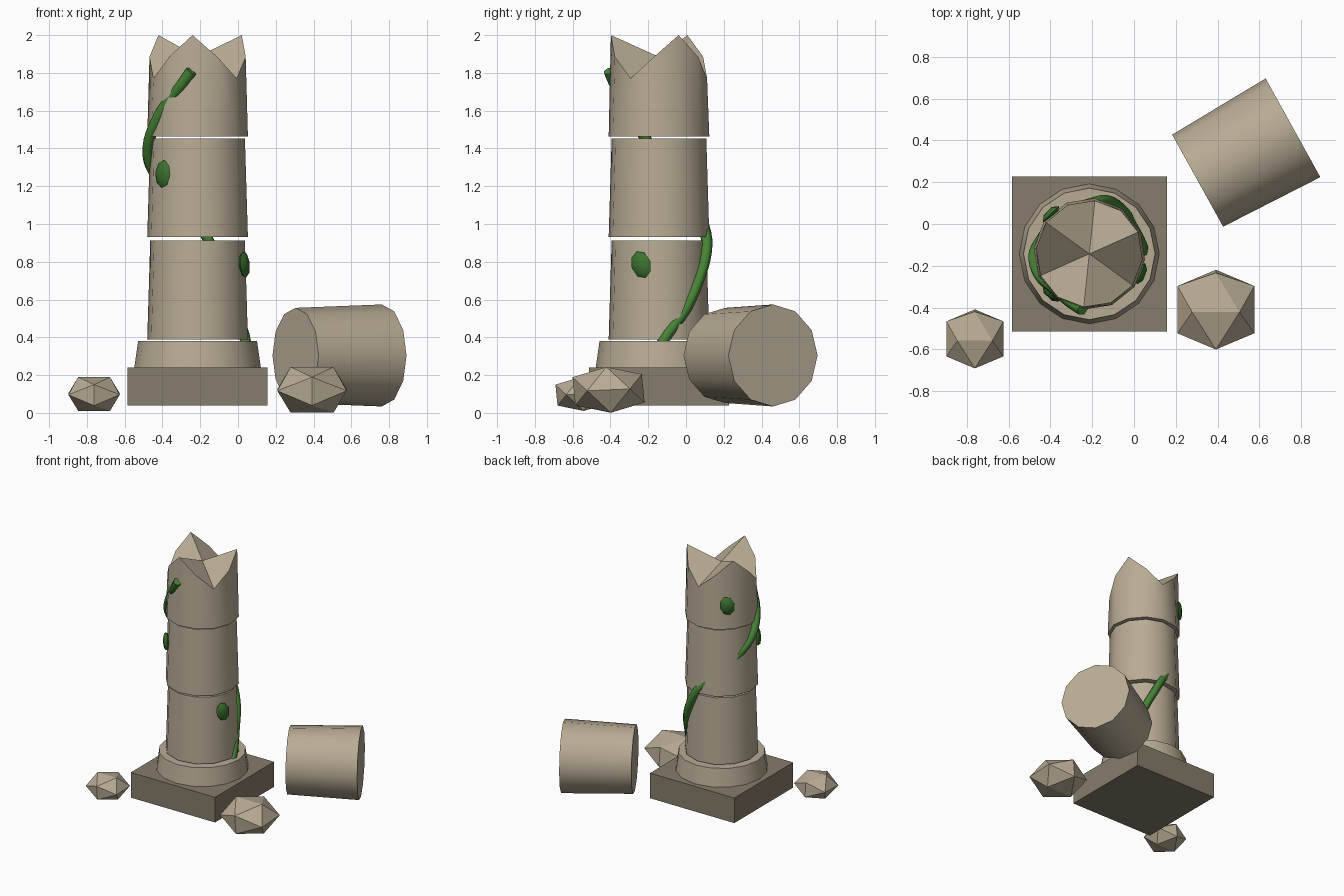
import bpy
import bmesh
from math import radians, cos, sin, atan2
from mathutils import Matrix, Vector

cube = bpy.data.objects.get("Cube")
if cube:
    bpy.data.objects.remove(cube, do_unlink=True)

CENTRE = Vector((-0.214, -0.143, 0))  # column axis


def material(name, rgb):
    m = bpy.data.materials.new(name)
    m.use_nodes = True
    m.diffuse_color = (*rgb, 1)
    bsdf = next(n for n in m.node_tree.nodes if n.type == "BSDF_PRINCIPLED")
    bsdf.inputs["Base Color"].default_value = (*rgb, 1)
    bsdf.inputs["Roughness"].default_value = 0.9
    return m


STONE = material("pale stone", (0.48, 0.41, 0.30))
DARK = material("dark stone", (0.24, 0.20, 0.145))
VINE = material("vine green", (0.06, 0.23, 0.035))
LEAF = material("leaf green", (0.045, 0.17, 0.028))


def finish(bm, name, mat, smooth_angle=None):
    bmesh.ops.recalc_face_normals(bm, faces=bm.faces)
    mesh = bpy.data.meshes.new(name)
    bm.to_mesh(mesh)
    bm.free()
    obj = bpy.data.objects.new(name, mesh)
    bpy.context.collection.objects.link(obj)
    mesh.materials.append(mat)
    if smooth_angle:
        bpy.ops.object.select_all(action="DESELECT")
        obj.select_set(True)
        bpy.context.view_layer.objects.active = obj
        bpy.ops.object.shade_smooth_by_angle(angle=radians(smooth_angle))
    return obj


def turn(degrees, axis):
    return Matrix.Rotation(radians(degrees), 4, axis)


def drum(name, r1, r2, z1, z2, spin=0, sides=12, broken=False):
    """Tapered column block; a broken one gets a three-pointed jagged top."""
    bm = bmesh.new()
    bmesh.ops.create_cone(bm, cap_ends=True, segments=sides, radius1=r1, radius2=r2,
                          depth=z2 - z1, matrix=turn(spin, "Z"))
    if broken:
        top = max(bm.faces, key=lambda f: f.calc_center_median().z)
        rim = list(top.verts)
        bmesh.ops.poke(bm, faces=[top])
        for v in rim:
            v.co.z += 0.115 * cos(3 * (atan2(v.co.y, v.co.x) - radians(spin)))
    obj = finish(bm, name, STONE, 40)
    obj.location = CENTRE + Vector((0, 0, (z1 + z2) / 2))
    return obj


# Plinth and moulded foot
bm = bmesh.new()
bmesh.ops.create_cube(bm, size=1, matrix=Matrix.Diagonal((0.742, 0.742, 0.2, 1)))
finish(bm, "plinth", DARK).location = CENTRE + Vector((0, 0, 0.14))
drum("column_foot", 0.335, 0.315, 0.24, 0.38, sides=16)

# Stacked drums with thin open joints
drum("lower_drum", 0.268, 0.252, 0.388, 0.912, 24)
drum("middle_drum", 0.268, 0.252, 0.93, 1.452, 24)
drum("broken_drum", 0.268, 0.256, 1.463, 1.885, 24, broken=True)

# Fallen drum lying on its side
fallen = drum("fallen_drum", 0.27, 0.252, -0.261, 0.261)
fallen.location = (0.533, 0.334, 0.304)
fallen.rotation_euler = (0, radians(-90), radians(29))


def rock(name, location, radius):
    bm = bmesh.new()
    bmesh.ops.create_icosphere(bm, subdivisions=1, radius=radius,
                               matrix=turn(62, "X") @ turn(-90, "Z"))
    bmesh.ops.scale(bm, vec=(1, 1, 0.66), verts=bm.verts)
    finish(bm, name, STONE).location = location


rock("large_rock", (0.392, -0.41, 0.122), 0.216)
rock("small_rock", (-0.762, -0.55, 0.1), 0.16)


def around(angle, r, z):
    a = radians(angle)
    return CENTRE + Vector((r * cos(a), r * sin(a), z))


# Vine climbing the column, sinking in and out of the stone: angle, radius, height
path = [(-2, 0.26, 0.33), (11, 0.25, 0.42), (36, 0.242, 0.55), (53, 0.262, 0.7),
        (70, 0.266, 0.85), (82, 0.25, 0.95), (125, 0.215, 1.12), (172, 0.25, 1.3),
        (188, 0.265, 1.4), (206, 0.255, 1.52), (226, 0.232, 1.64),
        (247, 0.244, 1.72), (263, 0.268, 1.81)]
curve = bpy.data.curves.new("vine", "CURVE")
curve.dimensions = "3D"
curve.bevel_depth = 0.03
curve.bevel_resolution = 1
curve.resolution_u = 3
curve.use_fill_caps = True
spline = curve.splines.new("BEZIER")
spline.bezier_points.add(len(path) - 1)
for p, spot in zip(spline.bezier_points, path):
    p.co = around(*spot)
    p.handle_left_type = p.handle_right_type = "AUTO"
curve.materials.append(VINE)
bpy.context.collection.objects.link(bpy.data.objects.new("vine", curve))

# Plump leaves pressed against the stone: angle, height, tilt
for i, (angle, z, tilt) in enumerate([(-21, 0.785, 20), (134, 1.65, 15), (226, 1.265, -8)]):
    bm = bmesh.new()
    bmesh.ops.create_uvsphere(bm, u_segments=6, v_segments=4, radius=1)
    bmesh.ops.scale(bm, vec=(0.024, 0.056, 0.074), verts=bm.verts)
    leaf = finish(bm, f"leaf_{i + 1}", LEAF, 60)
    leaf.matrix_world = (Matrix.Translation(around(angle, 0.265, z))
                         @ turn(angle, "Z") @ turn(tilt, "X"))
